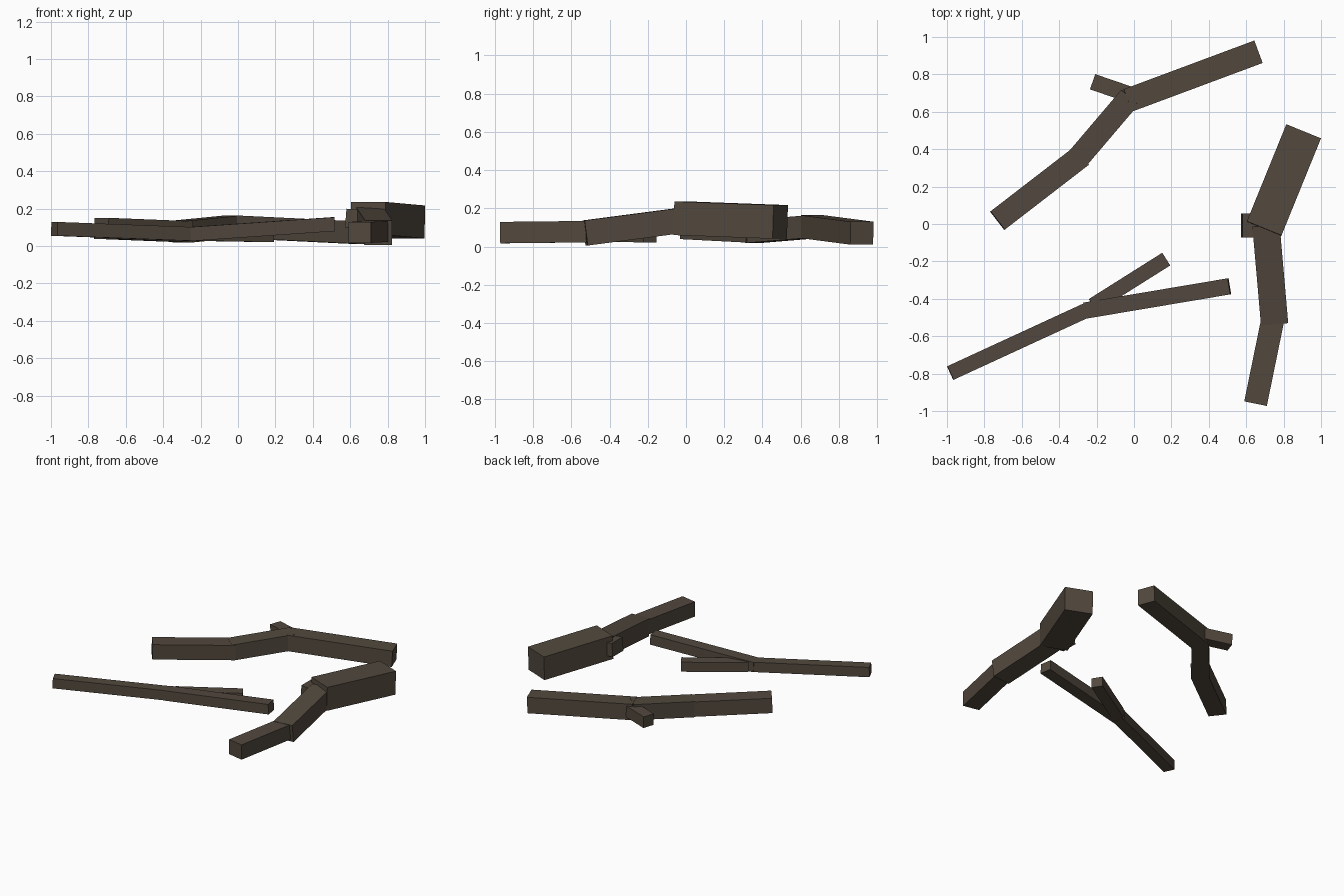
import bpy, bmesh
from mathutils import Vector, Matrix

if "Cube" in bpy.data.objects:
    bpy.data.objects.remove(bpy.data.objects["Cube"])

bark = bpy.data.materials.new("dark brown bark")
bark.diffuse_color = (0.085, 0.066, 0.048, 1)
bark.use_nodes = True
bark.node_tree.nodes["Principled BSDF"].inputs["Base Color"].default_value = bark.diffuse_color


def stick(name, a, b, width, height):
    """Square-ended beam running from point a to point b."""
    a, b = Vector(a), Vector(b)
    along = (b - a).normalized()
    side = Vector((0, 0, 1)).cross(along).normalized()
    up = along.cross(side)
    frame = Matrix((along, side, up)).transposed().to_4x4()
    size = Matrix.Diagonal(((b - a).length, width, height, 1))
    bm = bmesh.new()
    bmesh.ops.create_cube(bm, size=1, matrix=Matrix.Translation((a + b) / 2) @ frame @ size)
    mesh = bpy.data.meshes.new(name)
    bm.to_mesh(mesh)
    bm.free()
    mesh.materials.append(bark)
    bpy.context.collection.objects.link(bpy.data.objects.new(name, mesh))


# Back branch with a short twig
stick("back_branch_tip", (-0.73, 0.018, 0.095), (-0.28, 0.365, 0.077), 0.124, 0.112)
stick("back_branch_middle", (-0.305, 0.345, 0.077), (-0.02, 0.68, 0.105), 0.122, 0.118)
stick("back_branch_base", (-0.035, 0.66, 0.104), (0.663, 0.92, 0.07), 0.128, 0.12)
stick("back_branch_twig", (-0.03, 0.695, 0.105), (-0.22, 0.76, 0.098), 0.086, 0.085)

# Front thin forked branch
stick("front_branch_base", (-0.982, -0.797, 0.092), (-0.24, -0.455, 0.064), 0.08, 0.074)
stick("front_branch_long_fork", (-0.262, -0.463, 0.064), (0.51, -0.333, 0.117), 0.087, 0.075)
stick("front_branch_short_fork", (-0.22, -0.435, 0.064), (0.172, -0.188, 0.057), 0.08, 0.072)

# Right thick branch with a stub
stick("right_branch_tip", (0.65, -0.96, 0.073), (0.742, -0.51, 0.078), 0.123, 0.112)
stick("right_branch_middle", (0.751, -0.528, 0.071), (0.705, 0.0, 0.14), 0.146, 0.132)
stick("right_branch_base", (0.695, -0.026, 0.148), (0.906, 0.493, 0.129), 0.2, 0.176)
stick("right_branch_stub", (0.7, -0.007, 0.14), (0.576, -0.007, 0.15), 0.128, 0.1)
